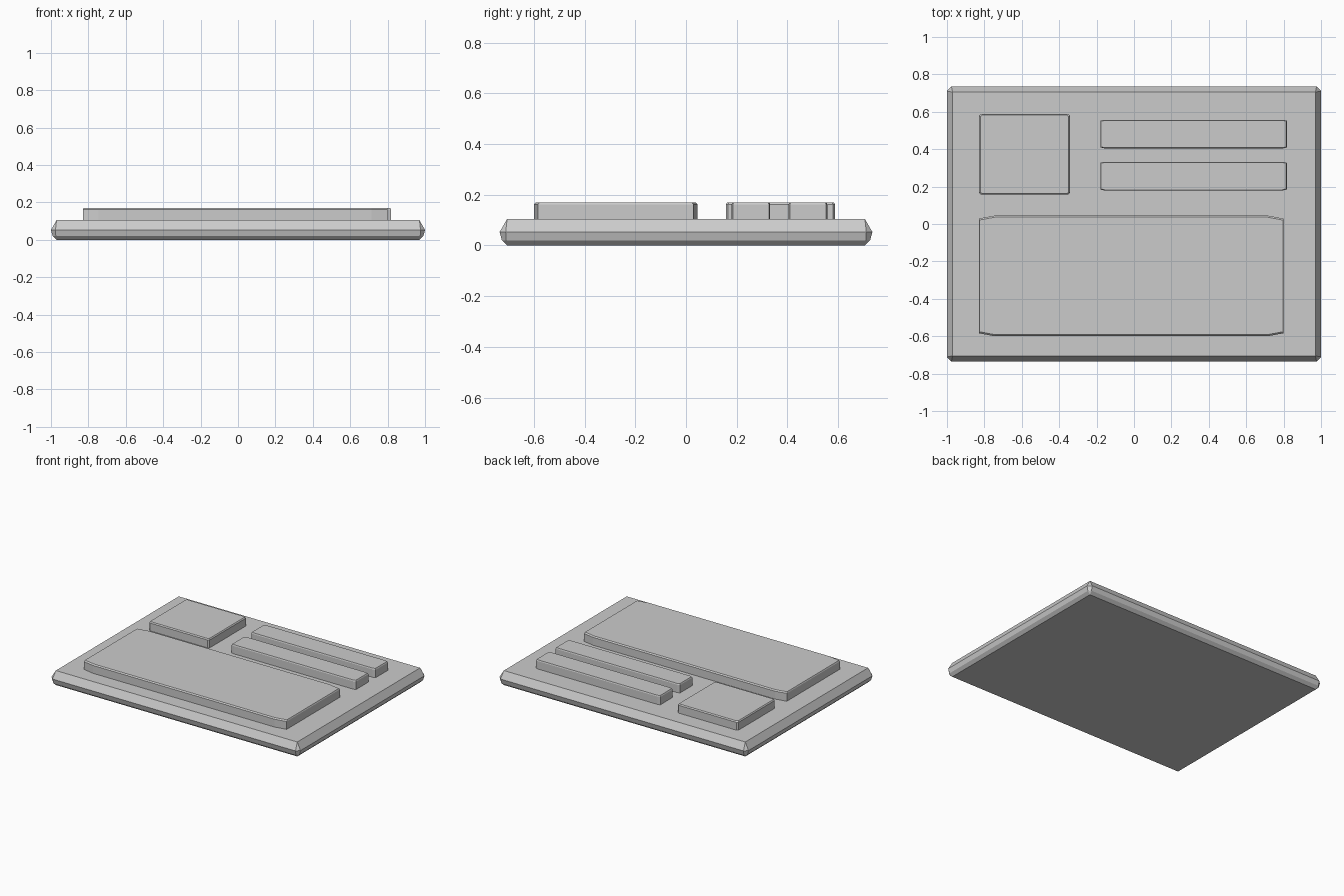
import bpy, bmesh

if "Cube" in bpy.data.objects:
    bpy.data.objects.remove(bpy.data.objects["Cube"])


def ring(x0, x1, y0, y1, cx, cy):
    """Rectangle with cut corners, counter-clockwise."""
    return [(x0 + cx, y0), (x1 - cx, y0), (x1, y0 + cy), (x1, y1 - cy),
            (x1 - cx, y1), (x0 + cx, y1), (x0, y1 - cy), (x0, y0 + cy)]


def loft(name, layers):
    """Stack rings given as (z, points) and cap both ends."""
    bm = bmesh.new()
    rings = [[bm.verts.new((x, y, z)) for x, y in pts] for z, pts in layers]
    for a, b in zip(rings, rings[1:]):
        for i in range(len(a)):
            j = (i + 1) % len(a)
            bm.faces.new((a[i], a[j], b[j], b[i]))
    bm.faces.new(rings[0][::-1])
    bm.faces.new(rings[-1])
    bmesh.ops.remove_doubles(bm, verts=bm.verts, dist=1e-5)
    bmesh.ops.recalc_face_normals(bm, faces=bm.faces)
    mesh = bpy.data.meshes.new(name)
    bm.to_mesh(mesh)
    bm.free()
    obj = bpy.data.objects.new(name, mesh)
    bpy.context.collection.objects.link(obj)
    return obj


# Base slab with bevelled rim: (z, inset, corner cut)
rim = [(0.0, 0.03, 0.0), (0.02, 0.009, 0.017), (0.053, 0.0, 0.024), (0.105, 0.03, 0.0)]
loft("base_plate", [(z, ring(-1 + i, 1 - i, -0.735 + i, 0.735 - i, c, c))
                    for z, i, c in rim])


def panel(name, x0, x1, y0, y1, cx, cy, bx, by):
    """Raised block with cut corners and a small bevel around its top."""
    loft(name, [
        (0.1, ring(x0, x1, y0, y1, cx, cy)),
        (0.162, ring(x0, x1, y0, y1, cx, cy)),
        (0.17, ring(x0 + bx, x1 - bx, y0 + by, y1 - by, cx, cy)),
    ])


# Raised panels on the top face
panel("large_panel", -0.83, 0.80, -0.60, 0.045, 0.085, 0.016, 0.004, 0.008)
panel("square_panel", -0.828, -0.343, 0.157, 0.588, 0.01, 0.008, 0.006, 0.006)
for i, y in enumerate((0.18, 0.405)):
    panel(f"bar_panel_{i + 1}", -0.18, 0.818, y, y + 0.152, 0.02, 0.005, 0.004, 0.003)
